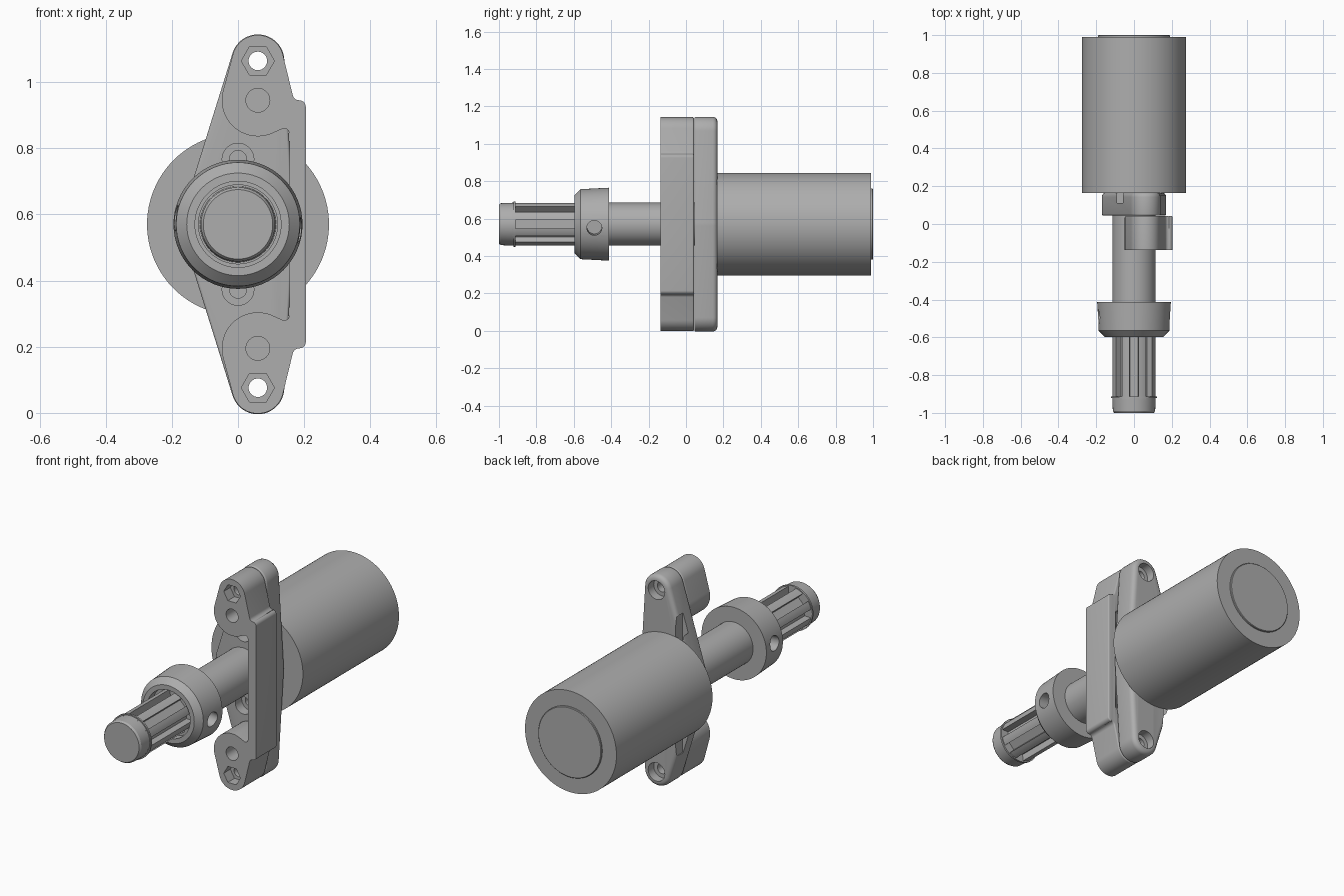
import bpy, bmesh
from math import sin, cos, radians, pi
from mathutils import Vector, Matrix

AXIS_Z = 0.57
TIP = (0.06, 1.064)

if "Cube" in bpy.data.objects:
    bpy.data.objects.remove(bpy.data.objects["Cube"])

gray = bpy.data.materials.new("plain gray")
gray.use_nodes = True
gray.diffuse_color = (0.42, 0.42, 0.42, 1)
gray.node_tree.nodes["Principled BSDF"].inputs["Base Color"].default_value = (0.42, 0.42, 0.42, 1)


def finish(bm, name):
    bmesh.ops.recalc_face_normals(bm, faces=bm.faces)
    mesh = bpy.data.meshes.new(name)
    bm.to_mesh(mesh)
    bm.free()
    mesh.materials.append(gray)
    obj = bpy.data.objects.new(name, mesh)
    bpy.context.collection.objects.link(obj)
    return obj


def lathe(name, profile, x=0, z=AXIS_Z, steps=64):
    """Spin (radius, y) points around an axis parallel to y."""
    bm = bmesh.new()
    verts = [bm.verts.new((r, y, 0)) for r, y in profile]
    edges = [bm.edges.new(pair) for pair in zip(verts, verts[1:])]
    bmesh.ops.spin(bm, geom=verts + edges, cent=(0, 0, 0), axis=(0, 1, 0),
                   angle=2 * pi, steps=steps)
    bmesh.ops.remove_doubles(bm, verts=bm.verts, dist=1e-5)
    bmesh.ops.translate(bm, verts=bm.verts, vec=(x, 0, z))
    return finish(bm, name)


def rod(name, r, y0, y1, x=0, z=AXIS_Z, steps=32):
    return lathe(name, [(0, y0), (r, y0), (r, y1), (0, y1)], x, z, steps)


def prism(name, outline, y0, y1, front_round=0, back_round=0):
    """Extrude an x-z outline along y, rounding either rim."""
    bm = bmesh.new()
    face = bm.faces.new([bm.verts.new((x, y0, z)) for x, z in outline])
    ext = bmesh.ops.extrude_face_region(bm, geom=[face])
    moved = [g for g in ext["geom"] if isinstance(g, bmesh.types.BMVert)]
    bmesh.ops.translate(bm, verts=moved, vec=(0, y1 - y0, 0))
    bmesh.ops.recalc_face_normals(bm, faces=bm.faces)
    for y, size in ((y0, front_round), (y1, back_round)):
        if size:
            rim = [e for e in bm.edges if all(abs(v.co.y - y) < 1e-5 for v in e.verts)]
            bmesh.ops.bevel(bm, geom=rim, offset=size, segments=4, profile=0.5,
                            affect='EDGES')
    return finish(bm, name)


def arc(center, r, a0, a1, n=12):
    angles = [radians(a0 + (a1 - a0) * i / n) for i in range(n + 1)]
    return [(center[0] + r * cos(a), center[1] + r * sin(a)) for a in angles]


def mirrored(points):
    return [(x, 2 * AXIS_Z - z) for x, z in reversed(points)]


def cut(obj, cutters):
    bpy.context.view_layer.objects.active = obj
    for c in cutters:
        mod = obj.modifiers.new("cut", 'BOOLEAN')
        mod.operation = 'DIFFERENCE'
        mod.solver = 'EXACT'
        mod.object = c
        bpy.ops.object.modifier_apply(modifier=mod.name)
        bpy.data.objects.remove(c)


def both_ends(z):
    return (z, 2 * AXIS_Z - z)


# Motor body with its raised rear disc
motor = lathe("motor_body", [(0, 0.165), (0.275, 0.165), (0.275, 0.99), (0, 0.99)], steps=96)
rear_disc = lathe("rear_disc", [(0, 0.98), (0.19, 0.98), (0.19, 0.997), (0.187, 1), (0, 1)])

# Back mounting plate: central circle tapering to two offset tips
upper = arc((0, AXIS_Z), 0.17, 0, 3.5, 2) + arc(TIP, 0.08, 3.5, 162.7, 24) \
    + arc((0, AXIS_Z), 0.17, 162.7, 179, 6)
back_plate = prism("back_plate", upper + mirrored(upper)[:-1], 0.045, 0.168, 0.008, 0.025)
cutters = []
for z in both_ends(TIP[1]):
    cutters += [rod("bolt_hole", 0.028, 0, 0.2, TIP[0], z),
                rod("bolt_recess", 0.05, 0.12, 0.2, TIP[0], z)]
for z in both_ends(0.767):
    cutters += [rod("screw_recess", 0.048, 0, 0.1, 0, z),
                rod("screw_hole", 0.026, 0, 0.15, 0, z)]
for z in both_ends(0.87):
    bm = bmesh.new()
    bmesh.ops.create_cube(bm, size=1)
    bmesh.ops.scale(bm, verts=bm.verts, vec=(0.036, 0.1, 0.16))
    bmesh.ops.translate(bm, verts=bm.verts, vec=(-0.073, 0.16, z))
    cutters.append(finish(bm, "edge_slot"))
cut(back_plate, cutters)

# Front bracket: C shape with a rounded lobe at each end
upper = arc((0.185, 0.925), 0.02, 0, 90, 6) \
    + arc((0.185, 0.965), 0.02, 270, 194, 6) \
    + arc(TIP, 0.078, 14, 165, 24) \
    + arc((0.06, 0.945), 0.109, 165, 290, 24) \
    + arc((0.14, 0.845), 0.015, 110, 0, 6)
bracket = prism("front_bracket", upper + mirrored(upper), -0.137, 0.042, 0, 0.007)
cutters = []
for z in both_ends(TIP[1]):
    cutters += [rod("bolt_hole", 0.028, -0.2, 0.1, TIP[0], z),
                rod("nut_pocket", 0.05, -0.2, -0.08, TIP[0], z, 6)]
for z in both_ends(0.945):
    cutters.append(rod("pin_hole", 0.036, -0.2, 0.02, TIP[0], z))
cut(bracket, cutters)

# Drive shaft
shaft = rod("shaft", 0.115, -0.55, 0.1, steps=64)

# Tapered collar with a front bore and a slightly tilted cross hole
collar = lathe("collar", [(0, -0.55), (0.13, -0.55), (0.13, -0.597), (0.155, -0.597),
                          (0.187, -0.565), (0.195, -0.412), (0, -0.412)])
cutters = []
for side in (-1, 1):
    bm = bmesh.new()
    bmesh.ops.create_cone(bm, cap_ends=True, segments=32, radius1=0.04, radius2=0.04, depth=0.12)
    bmesh.ops.transform(bm, verts=bm.verts, matrix=Matrix.Translation((0, -0.49, AXIS_Z))
                        @ Matrix.Rotation(radians(6), 4, 'Y')
                        @ Matrix.Translation((side * 0.175, 0, 0))
                        @ Matrix.Rotation(pi / 2, 4, 'Y'))
    cutters.append(finish(bm, "cross_hole"))
cut(collar, cutters)

# Splined section: eight ribs around a core
outline = []
for i in range(8):
    mid = 22.5 + 45 * i
    outline += arc((0, AXIS_Z), 0.078, mid - 6, mid - 6, 1)[:1]
    outline += arc((0, AXIS_Z), 0.115, mid - 11, mid + 11, 4)
    outline += arc((0, AXIS_Z), 0.078, mid + 6, mid + 6, 1)[:1]
spline = prism("spline_shaft", outline, -0.93, -0.54)

# End cap with thin flange
end_cap = lathe("end_cap", [(0, -1), (0.105, -1), (0.112, -0.99), (0.115, -0.922),
                            (0.121, -0.922), (0.121, -0.912), (0, -0.912)])

# Smooth curved walls while keeping edges crisp
for obj in (motor, rear_disc, back_plate, bracket, shaft, collar, spline, end_cap):
    bpy.ops.object.select_all(action='DESELECT')
    obj.select_set(True)
    bpy.context.view_layer.objects.active = obj
    bpy.ops.object.shade_smooth_by_angle(angle=radians(28))
